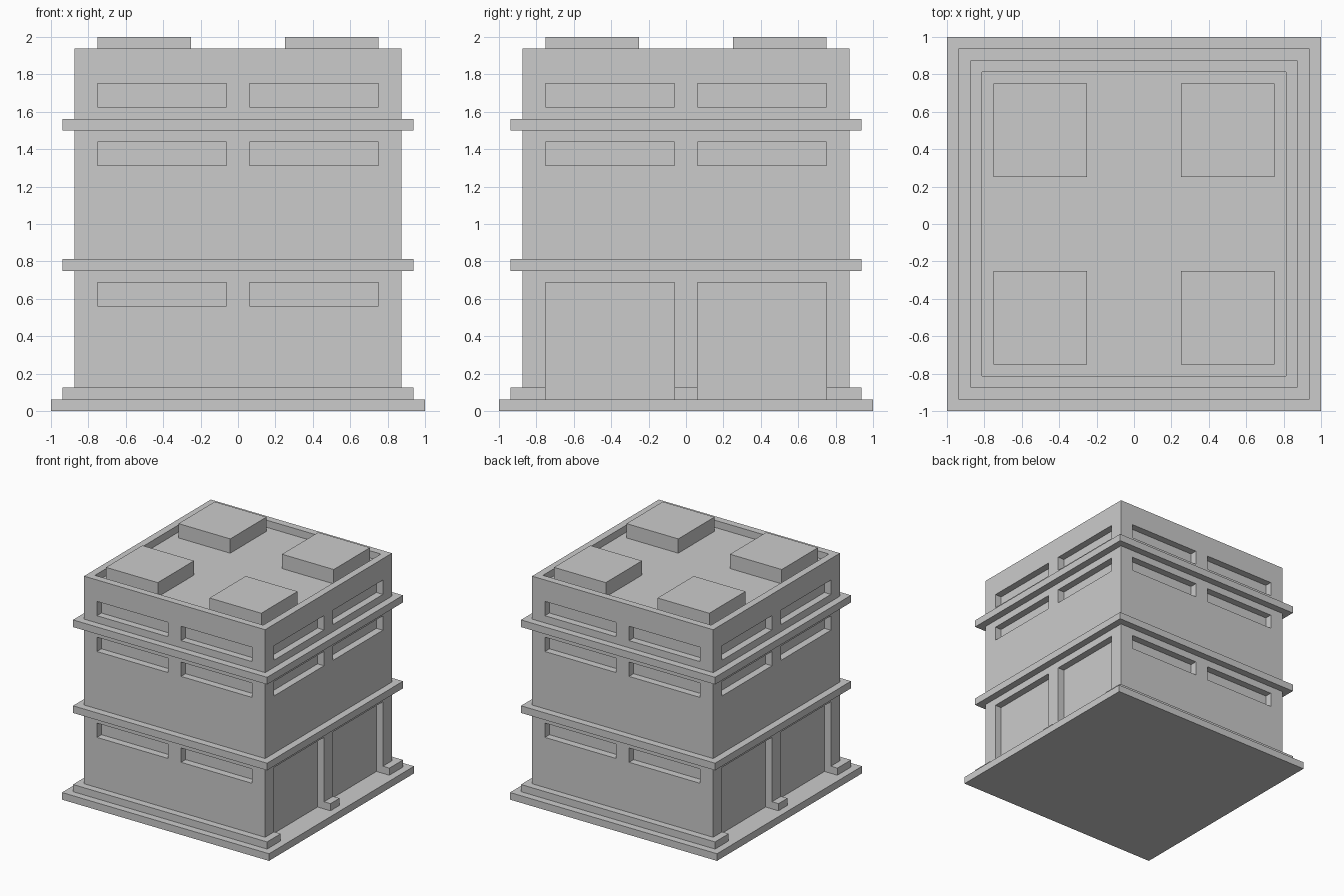
import bpy, bmesh
from mathutils import Matrix, Vector

if "Cube" in bpy.data.objects:
    bpy.data.objects.remove(bpy.data.objects["Cube"])

U = 1 / 16  # building module


def add_box(bm, lo, hi):
    lo, hi = Vector(lo), Vector(hi)
    m = Matrix.Translation((lo + hi) / 2) @ Matrix.Diagonal((*(hi - lo), 1))
    bmesh.ops.create_cube(bm, size=1, matrix=m)


def make(name, boxes):
    bm = bmesh.new()
    for lo, hi in boxes:
        add_box(bm, lo, hi)
    me = bpy.data.meshes.new(name)
    bm.to_mesh(me)
    bm.free()
    ob = bpy.data.objects.new(name, me)
    bpy.context.collection.objects.link(ob)
    return ob


def slab(name, half, z0, z1):
    return make(name, [((-half, -half, z0), (half, half, z1))])


def openings(side, z0, z1, inner):
    """Two opening volumes on one wall; side is (axis, sign)."""
    axis, sign = side
    d0, d1 = sorted((sign * inner, sign * 1.1))
    for a, b in ((-12 * U, -U), (U, 12 * U)):
        if axis == 'x':
            yield (d0, a, z0), (d1, b, z1)
        else:
            yield (a, d0, z0), (b, d1, z1)


def cut(ob, name, boxes):
    cutter = make(name, boxes)
    cutter.hide_render = True
    cutter.hide_viewport = False
    cutter.display_type = 'WIRE'
    mod = ob.modifiers.new(name, 'BOOLEAN')
    mod.operation = 'DIFFERENCE'
    mod.solver = 'EXACT'
    mod.object = cutter


# Ground slab, plinth, walls and ledges
slab("ground_slab", 1, 0, U)
plinth = slab("plinth", 15 * U, U, 2 * U)
walls = slab("walls", 14 * U, U, 31 * U)
slab("lower_ledge", 15 * U, 12 * U, 13 * U)
slab("upper_ledge", 15 * U, 24 * U, 25 * U)

# Window rows all round, tall bays at ground level on the two x sides
cuts = []
for side in (('x', 1), ('x', -1), ('y', 1), ('y', -1)):
    rows = [(21, 23), (26, 28)]
    rows.append((0.5, 11) if side[0] == 'x' else (9, 11))
    for z0, z1 in rows:
        cuts += openings(side, z0 * U, z1 * U, 13 * U)

# Sunken roof behind the parapet
cuts.append(((-13 * U, -13 * U, 30 * U), (13 * U, 13 * U, 33 * U)))
cut(walls, "wall_cutter", cuts)

# Plinth gaps in front of the bays
cut(plinth, "plinth_cutter",
    [b for s in (1, -1) for b in openings(('x', s), 0.5 * U, 3 * U, 12 * U)])

# Four rooftop blocks
for x in (-0.5, 0.5):
    for y in (-0.5, 0.5):
        make("roof_block", [((x - 4 * U, y - 4 * U, 30 * U),
                             (x + 4 * U, y + 4 * U, 2))])
